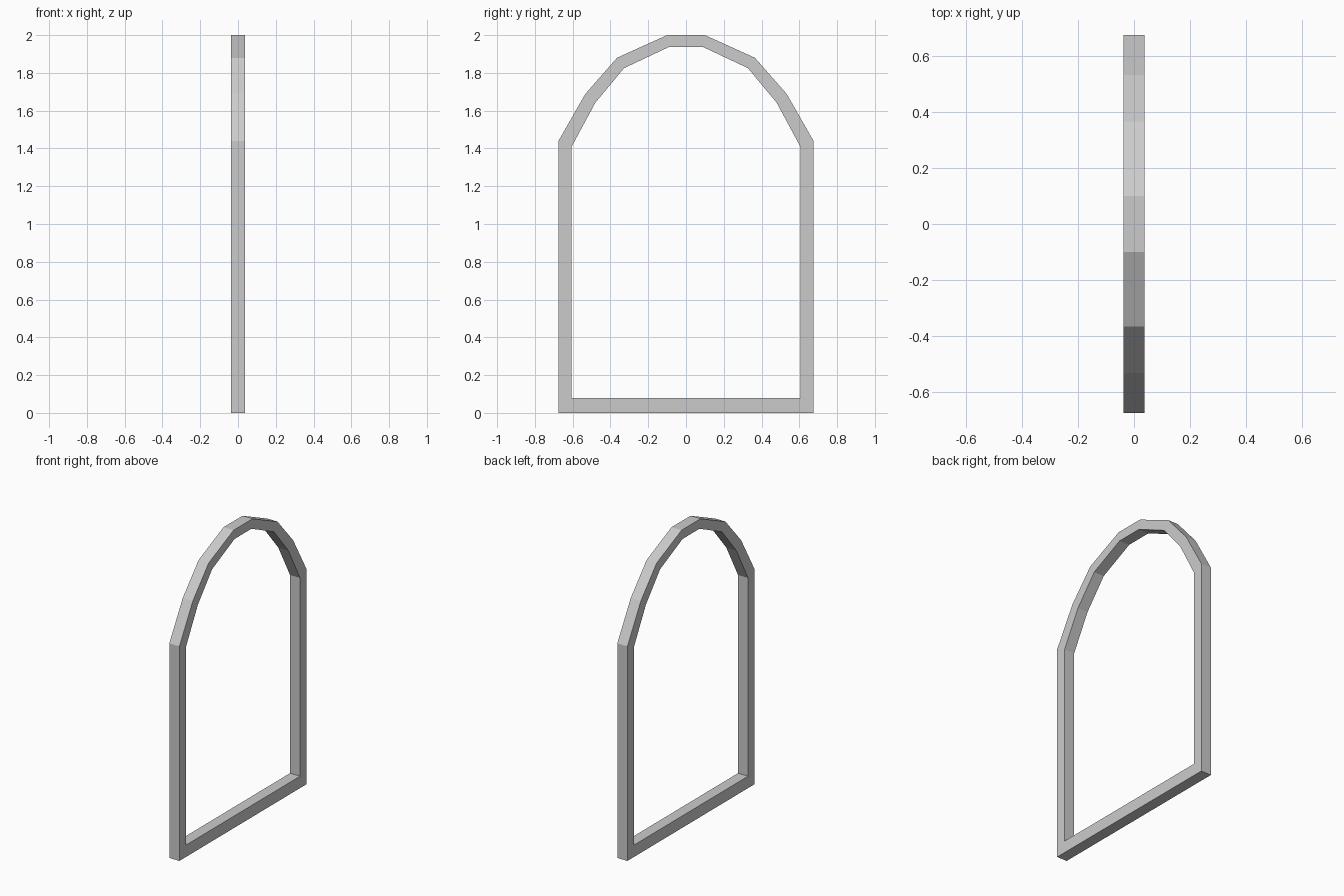
import bpy, bmesh

if "Cube" in bpy.data.objects:
    bpy.data.objects.remove(bpy.data.objects["Cube"])

HALF_DEPTH = 0.0375

# Right half of the arch outline (y, z), bottom to top
outer_half = [(0.675, 0.0), (0.675, 1.44), (0.532, 1.69), (0.365, 1.88), (0.10, 2.0)]
inner_half = [(0.605, 0.08), (0.605, 1.41), (0.48, 1.642), (0.328, 1.825), (0.09, 1.937)]


def mirrored(half):
    return half + [(-y, z) for y, z in reversed(half)]


def ring(bm, outline, x):
    return [bm.verts.new((x, y, z)) for y, z in outline]


# Arched frame: four outline rings bridged into a closed rectangular section
bm = bmesh.new()
outer, inner = mirrored(outer_half), mirrored(inner_half)
rings = [ring(bm, outer, HALF_DEPTH), ring(bm, inner, HALF_DEPTH),
         ring(bm, inner, -HALF_DEPTH), ring(bm, outer, -HALF_DEPTH)]
n = len(outer)
for k in range(4):
    a, b = rings[k], rings[(k + 1) % 4]
    for i in range(n):
        j = (i + 1) % n
        bm.faces.new((a[i], a[j], b[j], b[i]))
bmesh.ops.recalc_face_normals(bm, faces=bm.faces)

mesh = bpy.data.meshes.new("arched_frame")
bm.to_mesh(mesh)
bm.free()
frame = bpy.data.objects.new("arched_frame", mesh)
bpy.context.collection.objects.link(frame)
